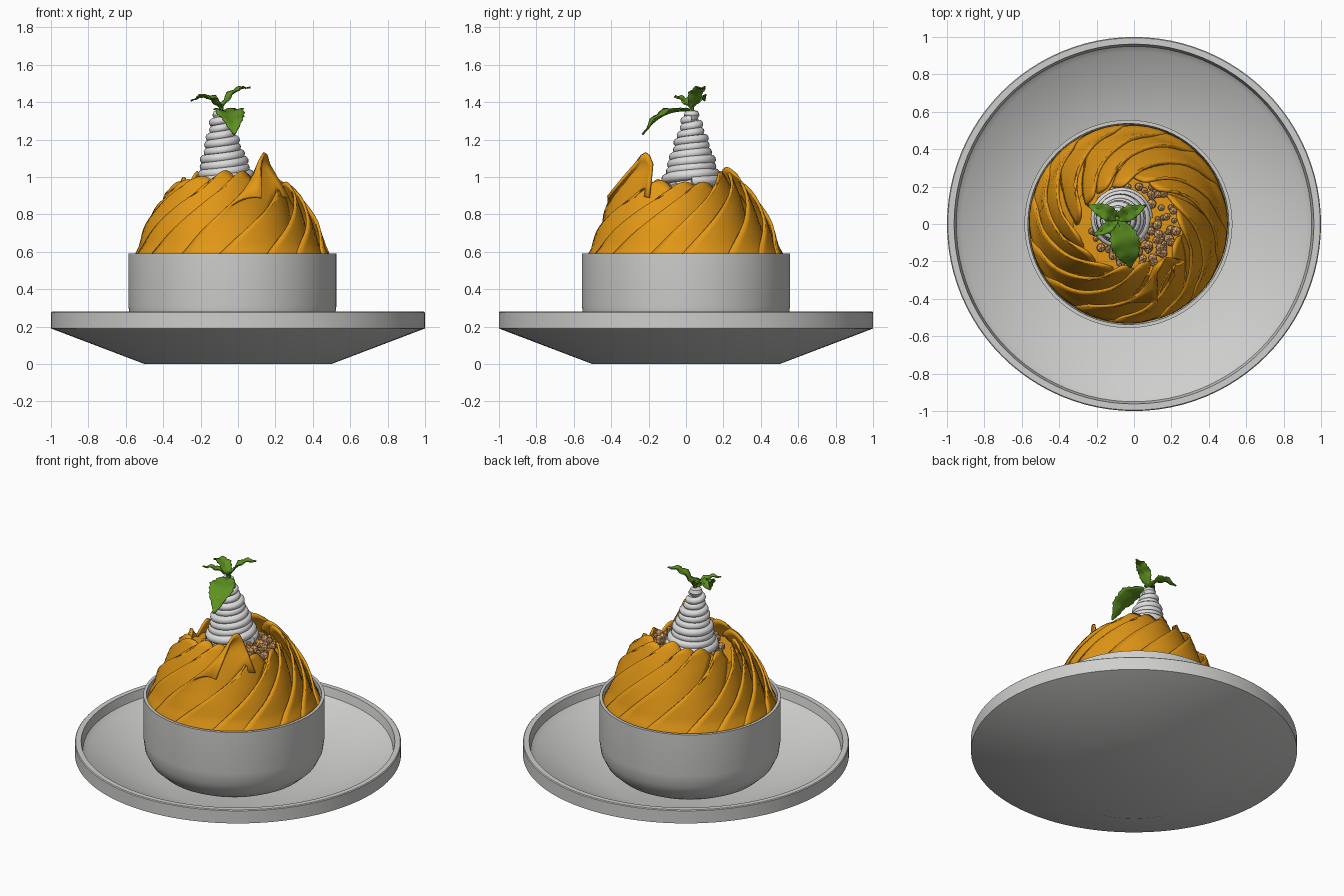
import bpy, bmesh, math, random
from mathutils import Vector

random.seed(4)
if "Cube" in bpy.data.objects:
    bpy.data.objects.remove(bpy.data.objects["Cube"])


def material(name, rgb):
    m = bpy.data.materials.new(name)
    m.use_nodes = True
    m.diffuse_color = (*rgb, 1)
    m.node_tree.nodes["Principled BSDF"].inputs["Base Color"].default_value = (*rgb, 1)
    return m


CERAMIC = material("pale grey ceramic", (0.62, 0.62, 0.61))
FRUIT = material("orange fruit", (0.76, 0.31, 0.008))
CREAM = material("white cream", (0.72, 0.72, 0.72))
LEAF = material("leaf green", (0.11, 0.29, 0.015))
CRUMB = material("tan crumble", (0.7, 0.38, 0.16))
CX = -0.03  # bowl axis


def finish(name, bm, mat, angle=35):
    bmesh.ops.recalc_face_normals(bm, faces=bm.faces)
    me = bpy.data.meshes.new(name)
    bm.to_mesh(me)
    bm.free()
    me.materials.append(mat)
    me.shade_smooth()
    me.set_sharp_from_angle(angle=math.radians(angle))
    ob = bpy.data.objects.new(name, me)
    bpy.context.collection.objects.link(ob)
    return ob


def lathe(name, profile, mat, x=0, y=0, steps=96):
    bm = bmesh.new()
    vs = [bm.verts.new((x + r, y, z)) for r, z in profile]
    edges = [bm.edges.new(pair) for pair in zip(vs, vs[1:])]
    bmesh.ops.spin(bm, geom=vs + edges, cent=(x, y, 0), axis=(0, 0, 1),
                   angle=math.tau, steps=steps, use_merge=True)
    bmesh.ops.remove_doubles(bm, verts=bm.verts, dist=0.0005)
    return finish(name, bm, mat)


def sheet(name, point, nu, nv, mat, thick, angle=40):
    """Curved sheet from point(u in -1..1, v in 0..1), thickened."""
    bm = bmesh.new()
    rows = [[bm.verts.new(point(2 * i / nu - 1, j / nv)) for i in range(nu + 1)]
            for j in range(nv + 1)]
    for a, b in zip(rows, rows[1:]):
        for i in range(nu):
            bm.faces.new((a[i], a[i + 1], b[i + 1], b[i]))
    ob = finish(name, bm, mat, angle)
    mod = ob.modifiers.new("thickness", "SOLIDIFY")
    mod.thickness = thick
    mod.offset = 0
    return ob


# Plate and bowl
lathe("plate", [(0, 0), (0.5, 0), (1, 0.19), (1, 0.275), (0.995, 0.28), (0.962, 0.28),
                (0.95, 0.225), (0.92, 0.2), (0.5, 0.05), (0, 0.045)], CERAMIC)
lathe("bowl", [(0, 0.046), (0.33, 0.05), (0.37, 0.065), (0.45, 0.105), (0.51, 0.16),
               (0.545, 0.23), (0.556, 0.31), (0.556, 0.59), (0.537, 0.59),
               (0.53, 0.3), (0.45, 0.15), (0, 0.1)], CERAMIC, x=CX)

# Fruit dome: solid filling under a ring of swirling slices
DOME = [(0.5, 0.525), (0.57, 0.512), (0.62, 0.477), (0.7, 0.44), (0.8, 0.385),
        (0.9, 0.325), (1.0, 0.255), (1.05, 0.21), (1.2, 0.18)]


def dome_radius(z):
    for (z0, r0), (z1, r1) in zip(DOME, DOME[1:]):
        if z <= z1:
            return r0 + (r1 - r0) * (z - z0) / (z1 - z0)
    return DOME[-1][1]


lathe("fruit_filling", [(0, 0.5)] + [(r - 0.03, z) for z, r in DOME[:6]] + [(0, 0.91)],
      FRUIT, x=CX)

SLICES = 15
STEP = math.tau / SLICES
TWIST = 0.9


def add_slice(i):
    start = STEP * i - 1.8 + (random.uniform(-0.06, 0.06) if i else 0)
    end = start + TWIST
    top = 0.955 + 0.075 * abs(math.sin(end)) + random.uniform(-0.015, 0.025)
    flare, droop = random.uniform(0, 0.02), random.uniform(0.04, 0.09)
    if i == 0:  # one slice stands up in a point
        top, flare, droop = 1.13, 0.085, 0.24

    def point(u, v):
        z = 0.5 + (top - 0.5) * v - droop * u * u * v ** 3
        ang = start + TWIST * v ** 1.2 + STEP * u * (1 - 0.25 * v)
        r = dome_radius(z) - 0.012 * u * u
        r -= u * (0.008 + 0.034 * min(1, 2 * v))
        r += flare * v ** 3 + 0.012 * math.sin(math.pi * v)
        if z < 0.6:
            r = min(r, 0.525)
        return (CX + r * math.cos(ang), r * math.sin(ang), z)

    sheet("fruit_slice_%d" % (i + 1), point, 8, 16, FRUIT, 0.016)


for i in range(SLICES):
    add_slice(i)

# Crumble bed inside the ring of slices
bm = bmesh.new()
for i in range(110):
    a, r = random.uniform(0, math.tau), 0.23 * math.sqrt(random.random())
    geo = bmesh.ops.create_icosphere(bm, subdivisions=1, radius=random.uniform(0.016, 0.03))
    pos = (CX + 0.03 + r * math.cos(a), r * math.sin(a), 0.925 + random.uniform(-0.015, 0.025))
    bmesh.ops.translate(bm, verts=geo["verts"], vec=pos)
finish("crumble", bm, CRUMB, 20)


# Piped cream: a coiled rope narrowing upwards around a core
def cream_axis(t):
    return Vector((-0.065 - 0.03 * t, 0.03, 0.965 + 0.345 * t))


TURNS, SEG = 9, 28
cu = bpy.data.curves.new("cream_coil", "CURVE")
cu.dimensions = "3D"
cu.bevel_depth = 0.029
cu.bevel_resolution = 3
cu.use_fill_caps = True
sp = cu.splines.new("POLY")
count = TURNS * SEG
sp.points.add(count)
for k, p in enumerate(sp.points):
    t, a = k / count, math.tau * k / SEG
    r = 0.137 - 0.107 * t + 0.006 * math.sin(a * 0.37)
    c = cream_axis(t) + Vector((r * math.cos(a), r * math.sin(a),
                                0.012 * math.sin(a + 1) * (1 - t)))
    p.co = (*c, 1)
    p.radius = 1 - 0.25 * t
temp = bpy.data.objects.new("cream_path", cu)
bpy.context.collection.objects.link(temp)
deps = bpy.context.evaluated_depsgraph_get()
me = bpy.data.meshes.new_from_object(temp.evaluated_get(deps))
bpy.data.objects.remove(temp)
me.materials.clear()
me.materials.append(CREAM)
me.shade_smooth()
coil = bpy.data.objects.new("cream_coil", me)
bpy.context.collection.objects.link(coil)
lathe("cream_core", [(0, 0.93), (0.13, 0.94), (0.03, 1.3), (0, 1.31)], CREAM, -0.078, 0.03, 24)
lathe("cream_tip", [(0, 1.3), (0.03, 1.305), (0.042, 1.33), (0.034, 1.352), (0, 1.36)],
      CREAM, -0.095, 0.03, 20)


# Sprig: stem and leaves with a folded midrib and toothed edges
def add_leaf(name, root, mid, tip, width):
    root, mid, tip = Vector(root), Vector(mid), Vector(tip)

    def point(u, v):
        p = root * (1 - v) ** 2 + mid * 2 * v * (1 - v) + tip * v * v
        along = ((mid - root) * (1 - v) + (tip - mid) * v).normalized()
        side = along.cross(Vector((0, 0, 1))).normalized()
        up = side.cross(along)
        w = width * (0.06 + math.sin(math.pi * v ** 0.8)) * (1 - 0.1 * v)
        if abs(u) > 0.9:
            w *= 0.9 + 0.12 * (round(v * 18) % 2)
        lift = 0.25 * w * abs(u) + 0.006 * math.sin(v * 20) * abs(u)
        return p + side * u * w + up * lift

    sheet(name, point, 6, 18, LEAF, 0.006, 30)


TOP = (-0.09, 0.03, 1.36)
lathe("sprig_stem", [(0, 1.34), (0.014, 1.34), (0.011, 1.385), (0, 1.39)], LEAF, -0.09, 0.03, 10)
add_leaf("front_leaf", (-0.09, 0.02, 1.35), (-0.03, -0.13, 1.37), (-0.02, -0.23, 1.225), 0.08)
add_leaf("left_leaf", TOP, (-0.02, 0.06, 1.49), (0.065, 0.1, 1.475), 0.042)
add_leaf("right_leaf", TOP, (-0.15, 0.07, 1.47), (-0.25, 0.1, 1.405), 0.042)
add_leaf("small_leaf", TOP, (-0.14, -0.03, 1.44), (-0.22, -0.06, 1.425), 0.03)
